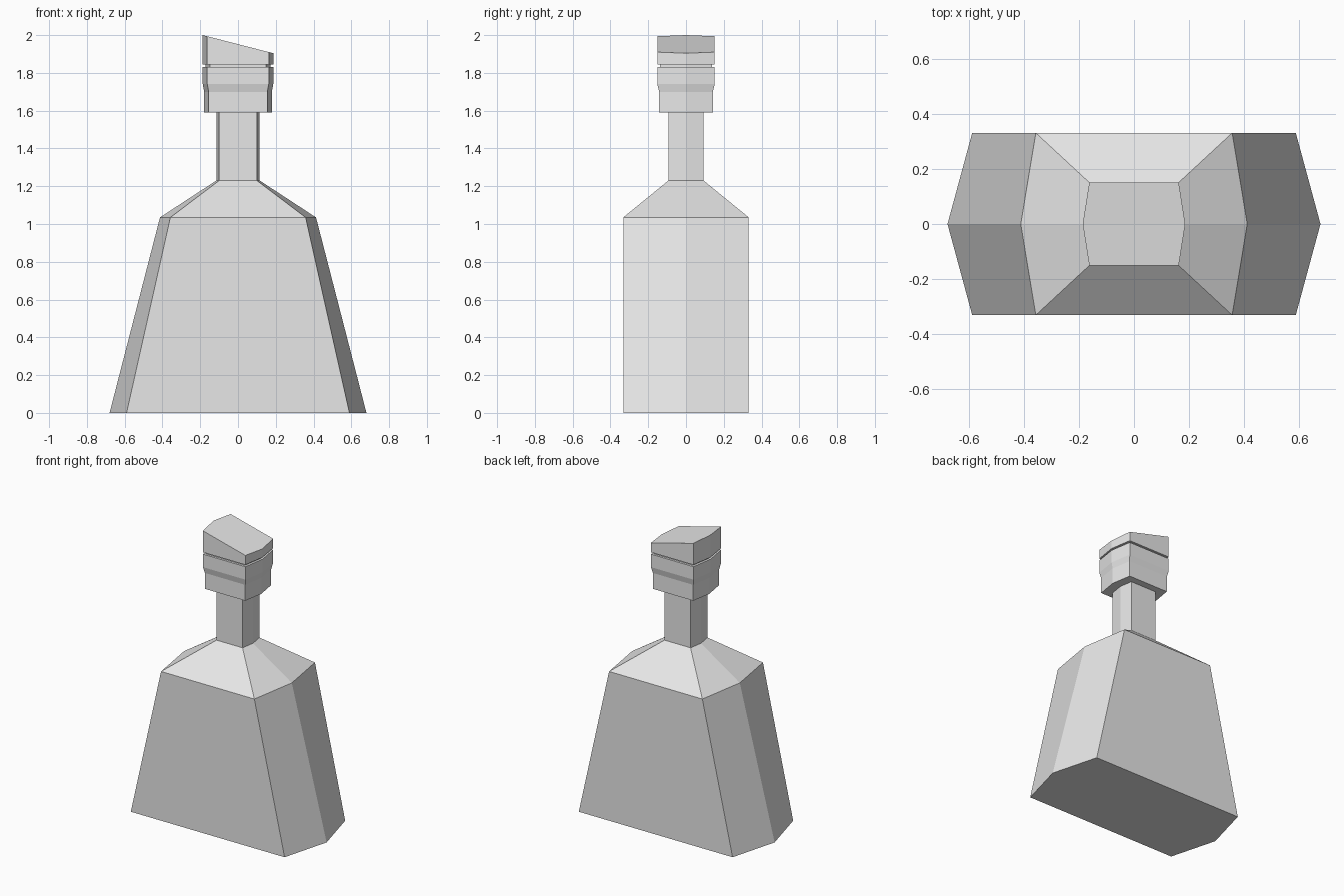
import bpy
import bmesh

cube = bpy.data.objects.get("Cube")
if cube:
    bpy.data.objects.remove(cube, do_unlink=True)

grey = bpy.data.materials.new("light_grey")
grey.use_nodes = True
grey.diffuse_color = (0.8, 0.8, 0.8, 1)
grey.node_tree.nodes["Principled BSDF"].inputs["Base Color"].default_value = (0.8, 0.8, 0.8, 1)


def hex_loft(name, rings, slope=0.0):
    """Loft six-sided rings (z, middle x, corner x, half depth); slope tilts the top."""
    bm = bmesh.new()
    loops = []
    for z, mid, corner, y in rings:
        tilt = slope if len(loops) == len(rings) - 1 else 0.0
        outline = [(mid, 0), (corner, y), (-corner, y), (-mid, 0), (-corner, -y), (corner, -y)]
        loops.append([bm.verts.new((px, py, z + tilt * px)) for px, py in outline])
    for low, high in zip(loops, loops[1:]):
        for i in range(6):
            j = (i + 1) % 6
            bm.faces.new((low[i], low[j], high[j], high[i]))
    bm.faces.new(loops[0][::-1])
    bm.faces.new(loops[-1])
    bmesh.ops.recalc_face_normals(bm, faces=bm.faces)
    mesh = bpy.data.meshes.new(name)
    bm.to_mesh(mesh)
    bm.free()
    mesh.materials.append(grey)
    obj = bpy.data.objects.new(name, mesh)
    bpy.context.collection.objects.link(obj)
    return obj


# Tapered body, shoulders and neck in one shell
NECK = (0.115, 0.1, 0.093)
hex_loft("bottle_body", [
    (0, 0.68, 0.59, 0.332),
    (1.035, 0.413, 0.358, 0.332),
    (1.23, *NECK),
    (1.59, *NECK),
])

# Collar flaring outward, with a recessed groove above it
LOWER = (0.179, 0.155, 0.142)
UPPER = (0.187, 0.163, 0.152)
GROOVE = (0.172, 0.149, 0.137)
hex_loft("collar", [(1.59, *LOWER), (1.7, *LOWER), (1.742, *UPPER), (1.832, *UPPER)])
hex_loft("stopper_groove", [(1.832, *GROOVE), (1.845, *GROOVE)])

# Stopper with a slanted top
hex_loft("stopper", [(1.845, *UPPER), (1.952, *UPPER)], slope=-0.257)
